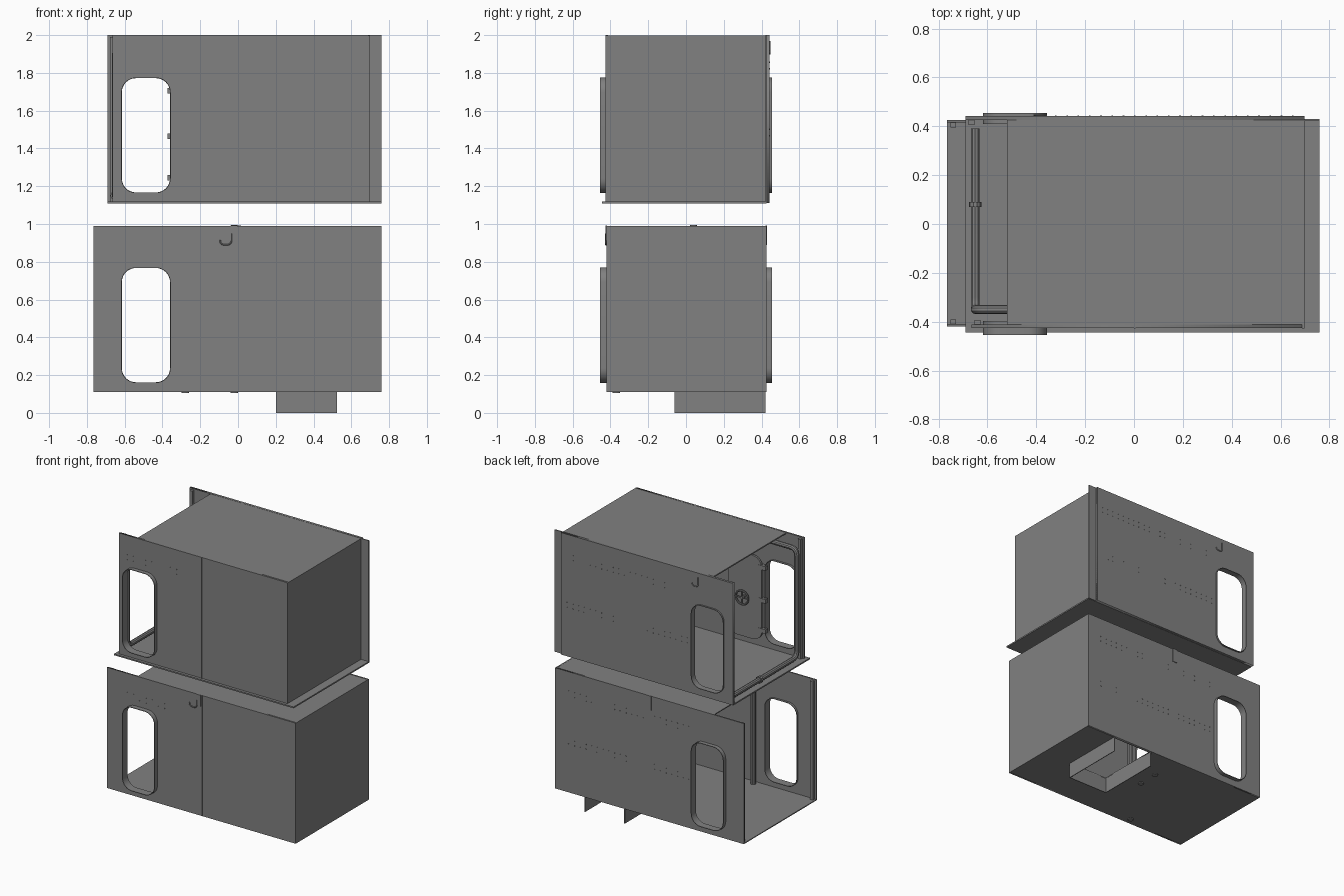
import bpy, bmesh, math
from mathutils import Vector

if "Cube" in bpy.data.objects:
    bpy.data.objects.remove(bpy.data.objects["Cube"])

def to_mesh(o):
    bpy.ops.object.select_all(action='DESELECT')
    o.select_set(True)
    bpy.context.view_layer.objects.active = o
    bpy.ops.object.convert(target='MESH')
    return bpy.context.object

def link(name, data):
    o = bpy.data.objects.new(name, data)
    bpy.context.collection.objects.link(o)
    return o

def box(name, x0, x1, y0, y1, z0, z1):
    bm = bmesh.new()
    bmesh.ops.create_cube(bm, size=1)
    for v in bm.verts:
        v.co = ((x0 + x1) / 2 + v.co.x * (x1 - x0), (y0 + y1) / 2 + v.co.y * (y1 - y0),
                (z0 + z1) / 2 + v.co.z * (z1 - z0))
    me = bpy.data.meshes.new(name)
    bm.to_mesh(me)
    bm.free()
    return link(name, me)

def rect(a0, a1, b0, b1, r=0.0, n=8):
    if r <= 0:
        return [(a0, b0), (a1, b0), (a1, b1), (a0, b1)]
    pts = []
    for k, (ca, cb) in enumerate([(a1 - r, b1 - r), (a0 + r, b1 - r), (a0 + r, b0 + r), (a1 - r, b0 + r)]):
        for i in range(n + 1):
            t = math.pi / 2 * (k + i / n)
            pts.append((ca + r * math.cos(t), cb + r * math.sin(t)))
    return pts

def plate(name, loops, d0, d1, upright=True):
    """Filled outline with holes; spans d0..d1 in y when upright, in z when flat."""
    cu = bpy.data.curves.new(name, 'CURVE')
    cu.dimensions, cu.fill_mode, cu.extrude = '2D', 'BOTH', abs(d1 - d0) / 2
    for loop in loops:
        s = cu.splines.new('POLY')
        s.points.add(len(loop) - 1)
        for p, c in zip(s.points, loop):
            p.co = (c[0], c[1], 0, 1)
        s.use_cyclic_u = True
    o = link(name, cu)
    m = (d0 + d1) / 2
    if upright:
        o.rotation_euler.x = math.pi / 2
        o.location.y = m
    else:
        o.location.z = m
    return to_mesh(o)

def pipe(name, pts, r, bend=0.05):
    """Round tube along a path with rounded corners."""
    pts = [Vector(p) for p in pts]
    path = [pts[0]]
    for a, b, c in zip(pts, pts[1:], pts[2:]):
        p, q = b + (a - b).normalized() * bend, b + (c - b).normalized() * bend
        for i in range(7):
            t = i / 6
            path.append(p * (1 - t) ** 2 + b * 2 * t * (1 - t) + q * t * t)
    path.append(pts[-1])
    cu = bpy.data.curves.new(name, 'CURVE')
    cu.dimensions, cu.bevel_depth, cu.bevel_resolution, cu.use_fill_caps = '3D', r, 3, True
    s = cu.splines.new('POLY')
    s.points.add(len(path) - 1)
    for sp, v in zip(s.points, path):
        sp.co = (*v, 1)
    o = to_mesh(link(name, cu))
    bpy.ops.object.shade_smooth_by_angle()
    return o

def rivets(name, y, rows, x0, x1):
    bm = bmesh.new()
    n = int((x1 - x0) / 0.045)
    for z in rows:
        for i in range(n + 1):
            g = bmesh.ops.create_cone(bm, cap_ends=True, segments=6, radius1=0.004, radius2=0.004, depth=0.003)
            for v in g['verts']:
                v.co = (x0 + (x1 - x0) * i / n + v.co.x, y + v.co.z, z + v.co.y)
    me = bpy.data.meshes.new(name)
    bm.to_mesh(me)
    bm.free()
    return link(name, me)

def disc(name, loc, r, h):
    bpy.ops.mesh.primitive_cylinder_add(vertices=16, radius=r, depth=h, location=loc)
    bpy.context.object.name = name

DX0, DX1 = -0.615, -0.36

def doorway(z, grow):
    return rect(DX0 - grow, DX1 + grow, z - grow, z + 0.605 + grow, 0.075 + grow)

def module(tag, z0, z1, walls, door_z):
    # side walls with door openings, and the thin sleeves around them
    for side, (x0, x1, yin, yout) in walls.items():
        s = 1 if yout > 0 else -1
        plate(f"{tag}_{side}_wall", [rect(x0, x1, z0, z1), doorway(door_z, 0.004)], yin, yout)
        plate(f"{tag}_{side}_door_sleeve", [doorway(door_z, 0.004), doorway(door_z, 0)], yin - s * 0.015, s * 0.454)
        # post beside the open end, and riveted seams
        xe = x0 + 0.025
        box(f"{tag}_{side}_end_post", xe - 0.012, xe + 0.012, min(yin, yin - s * 0.02), max(yin, yin - s * 0.02), z0, z1 - 0.01)
        h = z1 - z0
        rows = [z0 + h * f for f in (0.80, 0.84, 0.40, 0.44)]
        rivets(f"{tag}_{side}_rivets", yout, rows if s > 0 else rows[:2], -0.32 if s > 0 else -0.6, 0.65 if s > 0 else -0.2)

# upper compartment
module("upper", 1.11, 2.0, {"front": (-0.665, 0.688, -0.412, -0.425), "back": (-0.69, 0.698, 0.425, 0.443)}, 1.167)
box("upper_floor", -0.69, 0.76, -0.445, 0.425, 1.108, 1.118)
box("upper_roof", -0.52, 0.698, -0.425, 0.44, 1.99, 1.999)
box("upper_end_wall", 0.688, 0.698, -0.427, 0.44, 1.118, 1.999)
box("upper_back_flange", 0.698, 0.76, 0.422, 0.43, 1.11, 2.0)

# lower compartment, with the hatch cut out of its floor
module("lower", 0.11, 0.99, {"front": (-0.765, 0.758, -0.41, -0.42), "back": (-0.765, 0.758, 0.415, 0.425)}, 0.162)
plate("lower_floor", [rect(-0.765, 0.758, -0.41, 0.415), rect(0.205, 0.52, -0.055, 0.405)], 0.11, 0.117, upright=False)
box("lower_roof", -0.52, 0.758, -0.415, 0.42, 0.982, 0.989)
box("lower_end_wall", 0.752, 0.76, -0.42, 0.425, 0.11, 0.99)

# three-sided hatch skirt below the floor
for x in (0.2, 0.52):
    box("hatch_skirt_side", x, x + 0.005, -0.06, 0.42, 0, 0.115)
box("hatch_skirt_front", 0.2, 0.525, -0.06, -0.055, 0, 0.115)

# vertical panel seams at mid-length
for name, y, z0, z1 in (("upper_front_seam", -0.426, 1.11, 2.0), ("lower_front_seam", -0.421, 0.11, 0.99),
                        ("lower_back_seam", 0.426, 0.11, 0.99)):
    box(name, 0.0, 0.006, y - 0.001, y + 0.001, z0, z1)

# small drain hooks on the outside
box("front_hook_bar", -0.04, -0.004, -0.427, -0.418, 0.91, 0.992)
pipe("front_hook", [(-0.035, -0.424, 0.95), (-0.035, -0.424, 0.89), (-0.095, -0.424, 0.89), (-0.095, -0.424, 0.915)], 0.004, 0.025)
box("back_hook_bar", -0.02, 0.016, 0.422, 0.43, 0.89, 0.992)
pipe("upper_back_hook", [(-0.41, 0.445, 1.97), (-0.41, 0.445, 1.9), (-0.36, 0.445, 1.9), (-0.36, 0.445, 1.92)], 0.003, 0.02)

# drain fittings under the floor and on the lower roof
for x, y in ((-0.28, -0.37), (-0.02, 0.05), (-0.02, 0.2)):
    disc("floor_drain", (x, y, 0.108), 0.02, 0.008)
disc("roof_fitting", (-0.02, 0.04, 0.992), 0.018, 0.008)

# interior pipework
pipe("upper_pipe", [(-0.3, -0.35, 1.94), (-0.65, -0.35, 1.94), (-0.65, -0.35, 1.15), (-0.65, 0.39, 1.15)], 0.018)
pipe("pipe_joint", [(-0.65, 0.07, 1.15), (-0.65, 0.09, 1.15)], 0.025)
pipe("lower_pipe", [(-0.28, -0.375, 0.115), (-0.28, -0.375, 0.985)], 0.018)

# open door leaf inside the upper compartment, with hinges and handwheel
plate("upper_door_leaf", [rect(-0.34, -0.07, 1.165, 1.775, 0.075)], -0.402, -0.388)
for z in (1.23, 1.45, 1.69):
    box("door_hinge", -0.372, -0.31, -0.412, -0.385, z, z + 0.03)
bpy.ops.mesh.primitive_torus_add(location=(-0.2, -0.36, 1.46), rotation=(math.pi / 2, 0, 0), major_radius=0.05,
                                 minor_radius=0.007, major_segments=24, minor_segments=8)
bpy.context.object.name = "door_handwheel"
bpy.ops.object.shade_smooth_by_angle()
pipe("handwheel_axle", [(-0.2, -0.39, 1.46), (-0.2, -0.355, 1.46)], 0.01)
pipe("handwheel_spoke", [(-0.25, -0.36, 1.46), (-0.15, -0.36, 1.46)], 0.005)
pipe("handwheel_spoke", [(-0.2, -0.36, 1.41), (-0.2, -0.36, 1.51)], 0.005)

# dark painted metal
mat = bpy.data.materials.new("dark_grey_metal")
mat.diffuse_color = (0.22, 0.22, 0.22, 1)
mat.use_nodes = True
mat.node_tree.nodes["Principled BSDF"].inputs["Base Color"].default_value = mat.diffuse_color
for o in bpy.data.objects:
    o.data.materials.clear()
    o.data.materials.append(mat)
